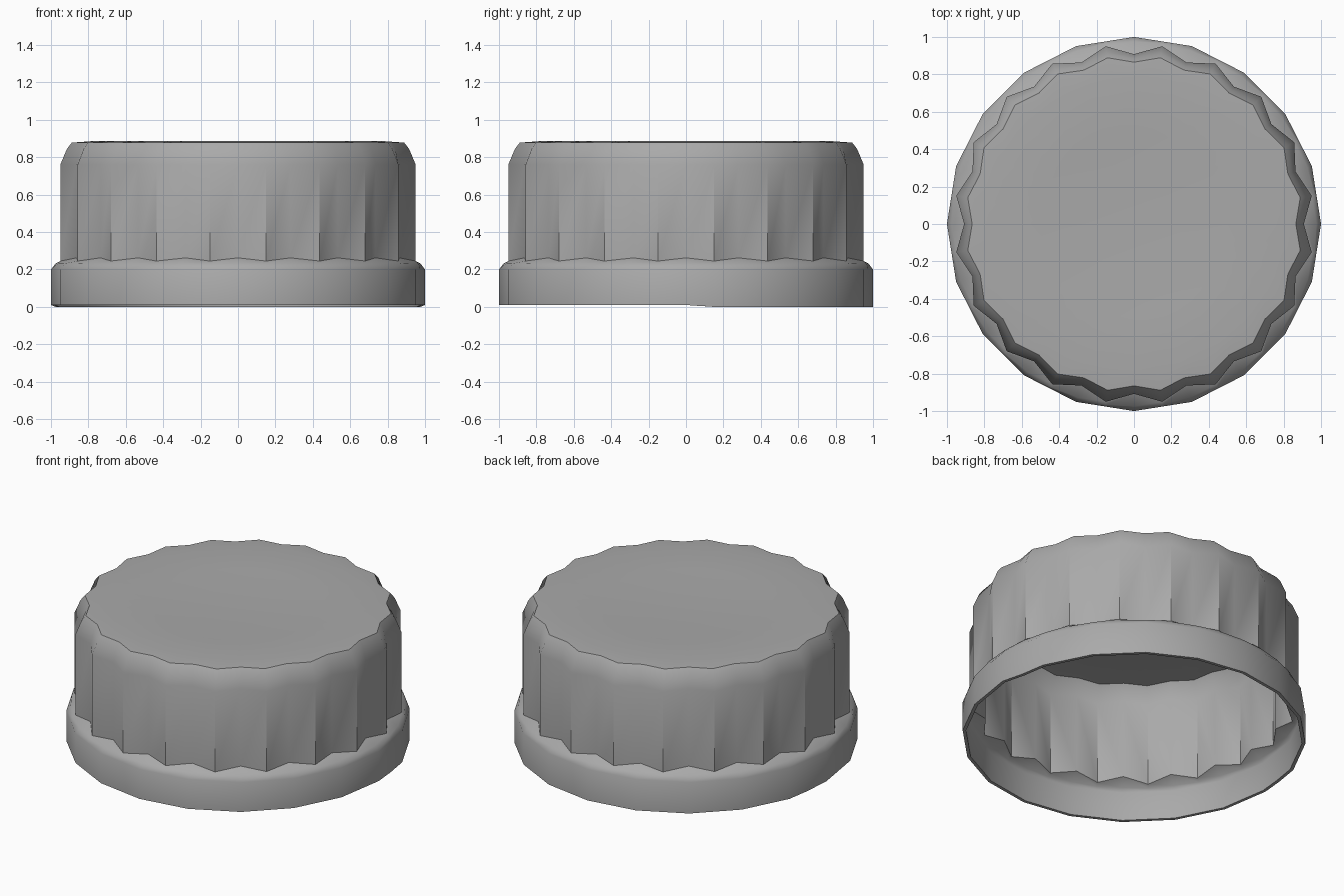
import bpy, bmesh, math

cube = bpy.data.objects.get("Cube")
if cube:
    bpy.data.objects.remove(cube)

RIDGES = 20

# Plain grey plastic
grey = bpy.data.materials.new("grey plastic")
grey.use_nodes = True
colour = (0.4, 0.4, 0.4, 1)
grey.diffuse_color = colour
grey.node_tree.nodes["Principled BSDF"].inputs["Base Color"].default_value = colour

# Rings from the open bottom to the top: (groove radius, ridge radius, groove z, ridge z)
flat = math.cos(math.pi / RIDGES)
rings = [
    (1, flat, 0.01, 0.01),              # skirt
    (1, flat, 0.2, 0.2),
    (0.975, 0.978, 0.232, 0.23),        # shoulder
    (0.908, 0.962, 0.262, 0.245),       # ridged grip
    (0.908, 0.962, 0.76, 0.76),
    (0.885, 0.926, 0.845, 0.845),       # chamfer
    (0.865, 0.9, 0.878, 0.878),
    (0.78, 0.79, 0.886, 0.886),         # dished top
    (0.5, 0.5, 0.876, 0.876),
    (0.25, 0.25, 0.869, 0.869),
]

bm = bmesh.new()
count = RIDGES * 2
loops = []
for groove_r, ridge_r, groove_z, ridge_z in rings:
    loop = []
    for i in range(count):
        a = math.tau * i / count
        r, z = (ridge_r, ridge_z) if i % 2 else (groove_r, groove_z)
        loop.append(bm.verts.new((r * math.cos(a), r * math.sin(a), z)))
    loops.append(loop)

# The back half of the lower edge hangs slightly lower
for v in loops[0]:
    if v.co.y > 0.01:
        v.co.z = 0

for low, high in zip(loops, loops[1:]):
    for i in range(count):
        j = (i + 1) % count
        bm.faces.new((low[i], low[j], high[j], high[i]))
centre = bm.verts.new((0, 0, 0.866))
for i in range(count):
    bm.faces.new((loops[-1][i], loops[-1][(i + 1) % count], centre))

mesh = bpy.data.meshes.new("ridged_cap")
bm.to_mesh(mesh)
bm.free()
mesh.materials.append(grey)
cap = bpy.data.objects.new("ridged_cap", mesh)
bpy.context.collection.objects.link(cap)
bpy.ops.object.select_all(action='DESELECT')
cap.select_set(True)
bpy.context.view_layer.objects.active = cap

# Thin hollow shell
shell = cap.modifiers.new("shell", 'SOLIDIFY')
shell.thickness = 0.02
shell.offset = -1
bpy.ops.object.modifier_apply(modifier=shell.name)
bpy.ops.object.shade_smooth_by_angle(angle=math.radians(45))
